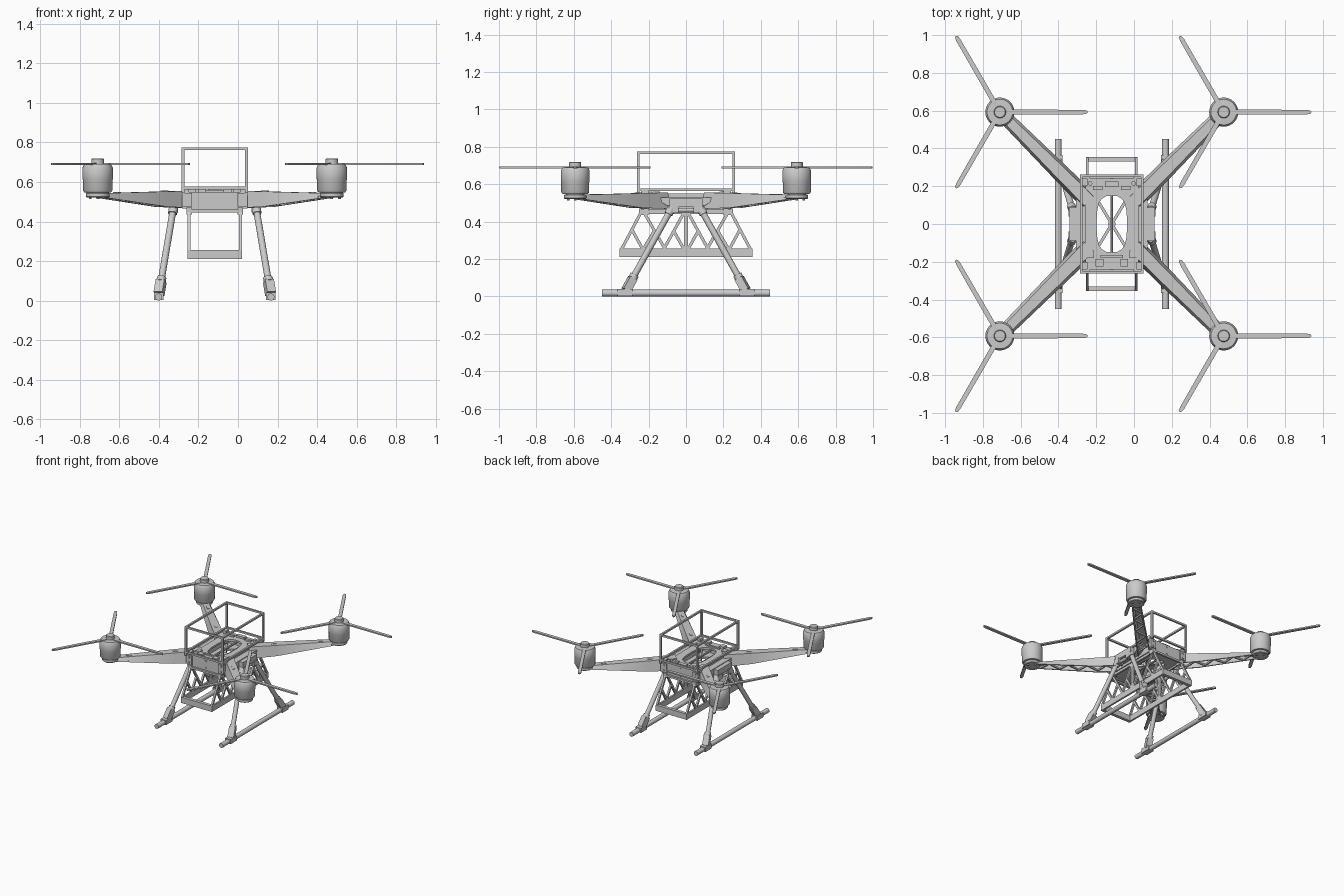
import bpy, bmesh, math
from mathutils import Vector, Matrix

cube = bpy.data.objects.get("Cube")
if cube:
    bpy.data.objects.remove(cube, do_unlink=True)

CX = -0.1175          # body centre on x
MO = 0.5925           # motor offset from body centre
grey = bpy.data.materials.new("light_grey")
grey.use_nodes = True
GREY = (0.6, 0.6, 0.6, 1)
grey.diffuse_color = GREY
grey.node_tree.nodes["Principled BSDF"].inputs["Base Color"].default_value = GREY
parts = []


def finish(name, bm):
    """Turn a bmesh, modelled around the body centre, into an object."""
    bmesh.ops.recalc_face_normals(bm, faces=bm.faces)
    me = bpy.data.meshes.new(name)
    bm.to_mesh(me)
    bm.free()
    me.materials.append(grey)
    ob = bpy.data.objects.new(name, me)
    ob.location.x = CX
    bpy.context.collection.objects.link(ob)
    parts.append(ob)
    return ob


def box(bm, x0, x1, y0, y1, z0, z1):
    m = Matrix.Translation(((x0 + x1) / 2, (y0 + y1) / 2, (z0 + z1) / 2))
    m = m @ Matrix.Diagonal((abs(x1 - x0), abs(y1 - y0), abs(z1 - z0), 1))
    bmesh.ops.create_cube(bm, size=1, matrix=m)


def along(a, b):
    a, b = Vector(a), Vector(b)
    d = b - a
    return Matrix.Translation((a + b) / 2) @ d.to_track_quat('Z', 'Y').to_matrix().to_4x4(), d.length


def bar(bm, a, b, w, h):
    m, n = along(a, b)
    bmesh.ops.create_cube(bm, size=1, matrix=m @ Matrix.Diagonal((w, h, n, 1)))


def tube(bm, a, b, r, r2=None, seg=20):
    m, n = along(a, b)
    bmesh.ops.create_cone(bm, cap_ends=True, segments=seg, radius1=r,
                          radius2=r if r2 is None else r2, depth=n, matrix=m)


def hull(bm, pts):
    vs = [bm.verts.new(p) for p in pts]
    bmesh.ops.convex_hull(bm, input=vs)


def lathe(bm, x, y, profile, seg=32):
    rings = [[bm.verts.new((x + r * math.cos(2 * math.pi * i / seg),
                            y + r * math.sin(2 * math.pi * i / seg), z))
              for i in range(seg)] for r, z in profile]
    for a, b in zip(rings, rings[1:]):
        for i in range(seg):
            j = (i + 1) % seg
            bm.faces.new((a[i], a[j], b[j], b[i]))
    bm.faces.new(rings[0])
    bm.faces.new(rings[-1])


def holed_plate(bm, w, h, hw, hh, z0, z1):
    """Rectangular plate with a rounded opening."""
    c = math.atan2(h, w)
    angs = sorted([2 * math.pi * i / 32 for i in range(32)] + [c, math.pi - c, math.pi + c, 2 * math.pi - c])
    cols = []
    for t in angs:
        ct, st = math.cos(t), math.sin(t)
        k = min(w / max(abs(ct), 1e-6), h / max(abs(st), 1e-6))
        q = (abs(ct / hw) ** 3 + abs(st / hh) ** 3) ** (-1 / 3)
        cols.append([bm.verts.new(p) for p in ((k * ct, k * st, z0), (k * ct, k * st, z1),
                                               (q * ct, q * st, z1), (q * ct, q * st, z0))])
    for a, b in zip(cols, cols[1:] + cols[:1]):
        for i in range(4):
            j = (i + 1) % 4
            bm.faces.new((a[i], b[i], b[j], a[j]))


CORNERS = [("front_right", -1, -1), ("front_left", 1, -1), ("back_right", -1, 1), ("back_left", 1, 1)]

# Motors, propellers and arms
for tag, sx, sy in CORNERS:
    mx, my = sx * MO, sy * MO
    bm = bmesh.new()
    lathe(bm, mx, my, [(0.05, 0.525), (0.05, 0.548), (0.068, 0.548), (0.075, 0.558), (0.075, 0.61),
                       (0.077, 0.615), (0.077, 0.672), (0.068, 0.69), (0.032, 0.692),
                       (0.032, 0.716), (0.028, 0.72)])
    finish("motor_" + tag, bm)

    bm = bmesh.new()
    for k in range(3):
        t = k * 2 * math.pi / 3
        d = Vector((math.cos(t), math.sin(t), 0))
        s = Vector((-d.y, d.x, 0))
        o = Vector((mx, my, 0.69))
        outline = [(0.0, 0.010), (0.06, 0.013), (0.44, 0.012), (0.46, 0.008), (0.466, 0.0)]
        hull(bm, [o + d * r + s * w * e + Vector((0, 0, z)) for r, w in outline
                  for e in (-1, 1) for z in (-0.005, 0.005) if w or e > 0])
    finish("propeller_" + tag, bm)

    # arm: tapered channel, open underneath, with zigzag ribs
    u = Vector((sx, sy, 0)).normalized()
    v = Vector((-u.y, u.x, 0))
    # radius, top half width, bottom half width, top height, bottom height
    secs = [(0.17, 0.034, 0.050, 0.556, 0.468), (0.38, 0.032, 0.047, 0.552, 0.474),
            (0.83, 0.022, 0.036, 0.543, 0.522)]

    def arm_pt(sec, side, low, inset=0.0):
        r, tw, bw, tz, bz = sec
        return u * r + v * side * ((bw if low else tw) - inset) + Vector((0, 0, bz if low else tz))

    bm = bmesh.new()
    for a, b in zip(secs, secs[1:]):
        hull(bm, [arm_pt(q, e, False) + Vector((0, 0, dz)) for q in (a, b) for e in (-1, 1) for dz in (0, -0.01)])
        for e in (-1, 1):
            hull(bm, [arm_pt(q, e, low, i) for q in (a, b) for low in (False, True) for i in (0, 0.009)])
    n = 8
    for i in range(n):
        r0, r1 = 0.22 + 0.56 * i / n, 0.22 + 0.56 * (i + 1) / n
        e = 1 if i % 2 else -1
        z0, z1 = (0.482 + max(0, r - 0.38) * 0.105 for r in (r0, r1))
        bar(bm, u * r0 + v * e * 0.034 + Vector((0, 0, z0)),
            u * r1 - v * e * 0.034 + Vector((0, 0, z1)), 0.008, 0.012)
    lathe(bm, mx, my, [(0.056, 0.522), (0.06, 0.526), (0.06, 0.542), (0.056, 0.546)])
    # bolts under the motor mount and slots on top
    for k in range(4):
        t = k * math.pi / 2
        px, py = mx + 0.038 * math.cos(t), my + 0.038 * math.sin(t)
        tube(bm, (px, py, 0.514), (px, py, 0.524), 0.007, seg=8)
    for r, z in ((0.68, 0.546), (0.34, 0.553)):
        bar(bm, u * r + Vector((0, 0, z)), u * (r + 0.04) + Vector((0, 0, z)), 0.016, 0.006)
    finish("arm_" + tag, bm)

# Body: two pierced plates, walls and crossing braces
bm = bmesh.new()
holed_plate(bm, 0.14, 0.235, 0.08, 0.15, 0.535, 0.55)
holed_plate(bm, 0.13, 0.235, 0.085, 0.16, 0.455, 0.47)
for s in (-1, 1):
    box(bm, -0.165, 0.165, s * 0.225, s * 0.24, 0.465, 0.55)
    box(bm, s * 0.125, s * 0.14, -0.235, 0.235, 0.465, 0.55)
    bar(bm, (-0.12, -s * 0.2, 0.49), (0.12, s * 0.2, 0.49), 0.016, 0.016)
    for t in (-1, 1):
        box(bm, s * 0.115, s * 0.165, t * 0.23, t * 0.25, 0.475, 0.545)
        for z in (0.49, 0.53):
            tube(bm, (s * 0.14, t * 0.24, z), (s * 0.14, t * 0.256, z), 0.008, seg=8)
tube(bm, (0, 0, 0.475), (0, 0, 0.505), 0.02)
for z in (0.48, 0.535):
    tube(bm, (0, -0.244, z), (0, 0.244, z), 0.008, seg=10)
finish("body_frame", bm)

# Small electronics on the deck
bm = bmesh.new()
for s in (-1, 1):
    box(bm, s * 0.045, s * 0.085, -0.225, -0.185, 0.55, 0.568)
    box(bm, s * 0.095, s * 0.13, -0.18, -0.14, 0.55, 0.562)
    box(bm, s * 0.05, s * 0.1, 0.18, 0.2, 0.55, 0.562)
    tube(bm, (s * 0.115, 0.215, 0.55), (s * 0.115, 0.215, 0.565), 0.012, seg=12)
box(bm, -0.035, 0.035, 0.195, 0.225, 0.55, 0.565)
box(bm, -0.06, 0.06, -0.18, -0.165, 0.55, 0.56)
finish("deck_electronics", bm)

# Top cage
bm = bmesh.new()
X, Y, B = 0.161, 0.256, 0.007
for s in (-1, 1):
    for z in (0.57, 0.768):
        box(bm, s * (X - B), s * (X + B), -Y - B, Y + B, z - B, z + B)
        box(bm, -X - B, X + B, s * (Y - B), s * (Y + B), z - B, z + B)
    for t in (-1, 1):
        box(bm, s * (X - B), s * (X + B), t * (Y - B), t * (Y + B), 0.545, 0.768)
        box(bm, s * 0.13, s * 0.168, t * 0.2, t * 0.24, 0.545, 0.57)
finish("top_cage", bm)

# Payload basket with truss sides
bm = bmesh.new()
for s in (-1, 1):
    x = s * 0.13
    box(bm, x - 0.007, x + 0.007, -0.355, 0.355, 0.21, 0.256)
    box(bm, -0.137, 0.137, s * 0.33, s * 0.355, 0.21, 0.256)
    box(bm, x - 0.007, x + 0.007, -0.25, 0.25, 0.442, 0.46)
    box(bm, x - 0.007, x + 0.007, -0.012, 0.012, 0.21, 0.46)
    for t in (-1, 1):
        for (ya, za), (yb, zb) in [((0.346, 0.25), (0.24, 0.45)), ((0.11, 0.25), (0.225, 0.45)),
                                   ((0.23, 0.25), (0.285, 0.35)), ((0.23, 0.25), (0.17, 0.35)),
                                   ((0.12, 0.25), (0.01, 0.45)), ((0.01, 0.25), (0.065, 0.35))]:
            bar(bm, (x, t * ya, za), (x, t * yb, zb), 0.014, 0.016)
        box(bm, x - 0.014, x + 0.014, t * 0.2, t * 0.25, 0.435, 0.47)
    box(bm, -0.137, 0.137, s * 0.235, s * 0.25, 0.445, 0.46)
finish("payload_basket", bm)

# Landing gear
for tag, s in (("right", -1), ("left", 1)):
    bm = bmesh.new()
    tube(bm, (s * 0.284, -0.45, 0.018), (s * 0.284, 0.45, 0.018), 0.018)
    finish("skid_" + tag, bm)

    bm = bmesh.new()
    for t in (-1, 1):
        foot, top = Vector((s * 0.284, t * 0.325, 0.025)), Vector((s * 0.208, t * 0.075, 0.475))
        d = (top - foot).normalized()
        tube(bm, foot, top, 0.017)
        bar(bm, foot + d * 0.01, foot + d * 0.085, 0.046, 0.044)
        tube(bm, foot + d * 0.08, foot + d * 0.105, 0.024)
        tube(bm, top - d * 0.04, top, 0.023)
        box(bm, s * 0.26, s * 0.308, t * 0.285, t * 0.365, 0.003, 0.04)
    finish("legs_" + tag, bm)

    # hinge bracket joining the legs to the body
    bm = bmesh.new()
    hull(bm, [(s * x, t * y, z) for x in (0.135, 0.19) for t in (-1, 1)
              for y, z in ((0.155, 0.53), (0.155, 0.52), (0.1, 0.485), (0.1, 0.53))])
    box(bm, s * 0.185, s * 0.225, -0.088, 0.088, 0.478, 0.525)
    for t in (-1, 1):
        box(bm, s * 0.185, s * 0.23, t * 0.04, t * 0.09, 0.445, 0.485)
    tube(bm, (s * 0.207, -0.095, 0.462), (s * 0.207, 0.095, 0.462), 0.012)
    finish("leg_bracket_" + tag, bm)

# Smooth round parts while keeping crisp edges
bpy.ops.object.select_all(action='DESELECT')
for ob in parts:
    ob.select_set(True)
bpy.context.view_layer.objects.active = parts[0]
bpy.ops.object.shade_smooth_by_angle(angle=math.radians(35))
